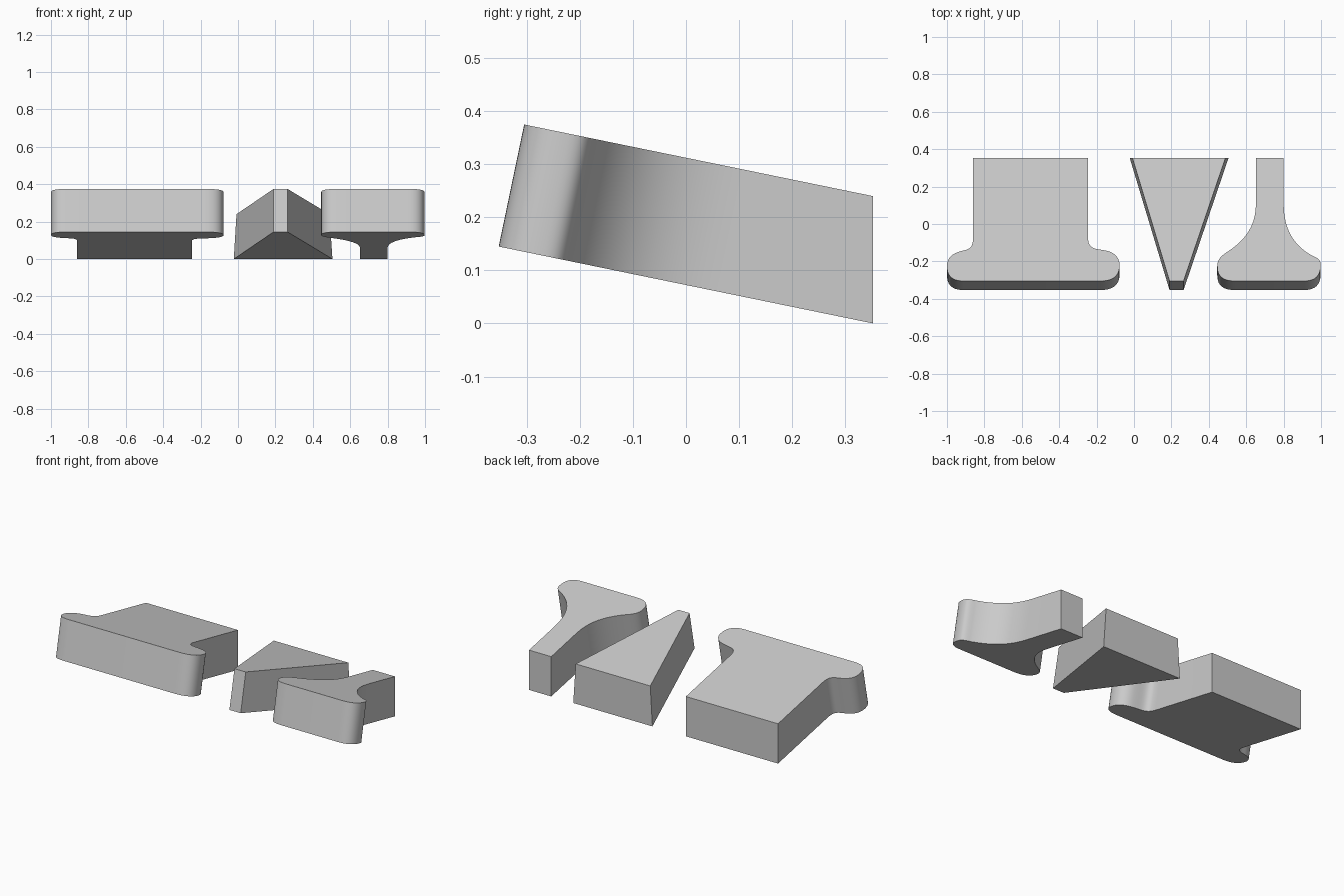
import bpy, bmesh, math
from mathutils import Vector

cube = bpy.data.objects.get("Cube")
if cube:
    bpy.data.objects.remove(cube, do_unlink=True)

SLOPE = 0.2053                       # fall of the top face towards the back
DEPTH = Vector((0, -0.048, -0.23))   # square to the sloping top face
BACK = 0.352                         # upright cut at the back

grey = bpy.data.materials.new("plain_grey")
grey.use_nodes = True
grey.diffuse_color = (0.6, 0.6, 0.6, 1)
grey.node_tree.nodes["Principled BSDF"].inputs["Base Color"].default_value = (0.6, 0.6, 0.6, 1)


def bezier_chain(pts, steps=10):
    """Sample joined cubic curves: anchor, handle, handle, anchor, ..."""
    out = [pts[0]]
    for i in range(0, len(pts) - 1, 3):
        a, b, c, d = (Vector(p) for p in pts[i:i + 4])
        for k in range(1, steps + 1):
            t = k / steps
            s = 1 - t
            out.append(tuple(a * s**3 + b * 3 * s * s * t + c * 3 * s * t * t + d * t**3))
    return out


def block(name, outline):
    """Lay the plan outline on the slope, extrude it and trim the back upright."""
    bm = bmesh.new()
    top = [bm.verts.new((x, y, 0.375 - SLOPE * (y + 0.305))) for x, y in outline]
    face = bm.faces.new(top)
    ext = bmesh.ops.extrude_face_region(bm, geom=[face], use_keep_orig=True)
    lower = [g for g in ext["geom"] if isinstance(g, bmesh.types.BMVert)]
    bmesh.ops.translate(bm, verts=lower, vec=DEPTH)
    cut = bmesh.ops.bisect_plane(bm, geom=bm.verts[:] + bm.edges[:] + bm.faces[:],
                                 plane_co=(0, BACK, 0), plane_no=(0, 1, 0), clear_outer=True)
    rim = [g for g in cut["geom_cut"] if isinstance(g, bmesh.types.BMEdge)]
    bmesh.ops.contextual_create(bm, geom=rim)
    bmesh.ops.recalc_face_normals(bm, faces=bm.faces[:])
    mesh = bpy.data.meshes.new(name)
    bm.to_mesh(mesh)
    bm.free()
    mesh.materials.append(grey)
    obj = bpy.data.objects.new(name, mesh)
    bpy.context.collection.objects.link(obj)
    bpy.ops.object.select_all(action="DESELECT")
    obj.select_set(True)
    bpy.context.view_layer.objects.active = obj
    bpy.ops.object.shade_smooth_by_angle(angle=math.radians(35))


def flanged(name, left, right):
    """Stem with a flared front; each side curve runs from stem to front edge."""
    a, b = bezier_chain(left), bezier_chain(right)
    block(name, [(a[0][0], 0.5)] + a + b[::-1] + [(b[0][0], 0.5)])


# Wide block with short rounded flanges
flanged("wide_block",
        [(-0.86, -0.07), (-0.86, -0.14), (-0.89, -0.135), (-0.935, -0.148),
         (-0.975, -0.16), (-1.0, -0.185), (-1.0, -0.225),
         (-1.0, -0.285), (-0.965, -0.305), (-0.91, -0.305)],
        [(-0.246, -0.07), (-0.246, -0.14), (-0.205, -0.13), (-0.147, -0.143),
         (-0.105, -0.152), (-0.077, -0.18), (-0.077, -0.22),
         (-0.077, -0.28), (-0.115, -0.305), (-0.18, -0.305)])

# Narrow block flaring into a wide front
flanged("narrow_block",
        [(0.652, 0.11), (0.652, -0.01), (0.595, -0.085), (0.505, -0.145),
         (0.465, -0.17), (0.445, -0.19), (0.445, -0.225),
         (0.445, -0.28), (0.475, -0.305), (0.54, -0.305)],
        [(0.80, 0.11), (0.80, -0.01), (0.84, -0.105), (0.945, -0.165),
         (0.975, -0.18), (0.998, -0.185), (0.998, -0.22),
         (0.998, -0.28), (0.965, -0.305), (0.91, -0.305)])

# Wedge block, widening steadily towards the back
grow = (0.19 + 0.008) / (BACK + 0.305)
reach = grow * (0.5 + 0.305)
block("wedge_block", [(0.19, -0.305), (0.265, -0.305),
                      (0.265 + reach * 1.13, 0.5), (0.19 - reach, 0.5)])
